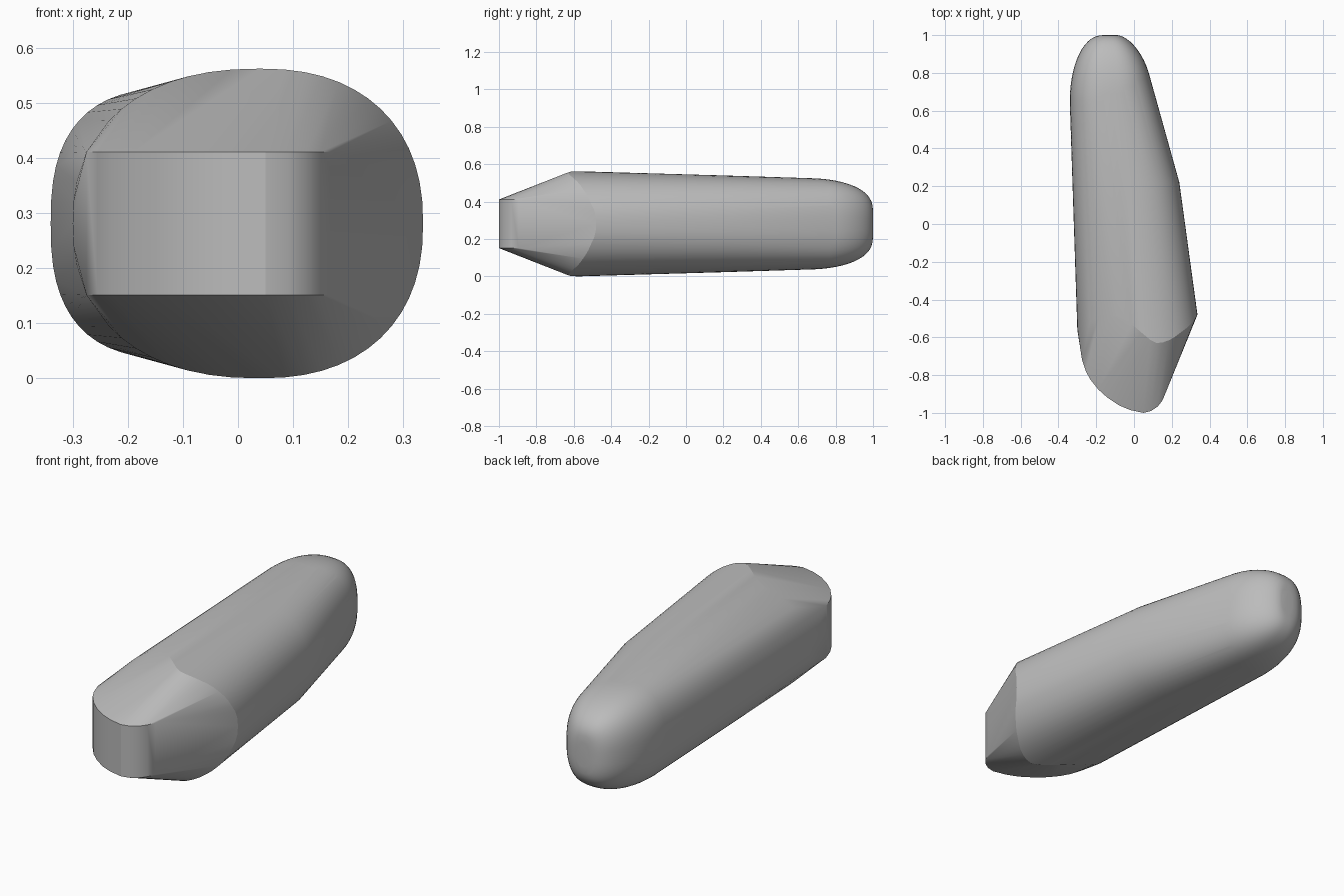
import bpy, bmesh, math

cube = bpy.data.objects.get("Cube")
if cube:
    bpy.data.objects.remove(cube, do_unlink=True)

MID_Z = 0.281
SEGMENTS = 56


def lerp_table(table, x):
    """Piecewise linear lookup in a short list of (x, value) pairs."""
    for (x0, v0), (x1, v1) in zip(table, table[1:]):
        if x <= x1:
            return v0 + (v1 - v0) * max(0, x - x0) / (x1 - x0)
    return table[-1][1]


def ring(left, right, half_z, depth, power, centre=None):
    """Superellipse section; depth is a function of x."""
    mid = (left + right) / 2 if centre is None else centre
    points = []
    for i in range(SEGMENTS):
        a = math.tau * i / SEGMENTS
        c, s = math.cos(a), math.sin(a)
        reach = right - mid if c > 0 else mid - left
        x = mid + math.copysign(abs(c) ** (2 / power), c) * reach
        z = MID_Z + math.copysign(abs(s) ** (2 / power), s) * half_z
        points.append((x, depth(x), z))
    return points


# Wavy shoulder where the body meets the wedge
shoulder = [(-0.30, -0.56), (-0.2, -0.5), (-0.1, -0.48), (-0.05, -0.5),
            (0.0, -0.54), (0.08, -0.61), (0.13, -0.635), (0.2, -0.61),
            (0.28, -0.55), (0.32, -0.51), (0.336, -0.48)]
points = ring(-0.30, 0.336, 0.281, lambda x: lerp_table(shoulder, x), 2.3, 0.04)

# Bend in the middle of the body
points += ring(-0.325, 0.24, 0.258, lambda x: 0.22, 2.4)

# Rounded rear end
STEPS = 14
for k in range(STEPS + 1):
    a = math.pi / 2 * k / STEPS
    c = max(0, math.cos(a))
    y = 0.65 + 0.35 * math.sin(a)
    points += ring(-0.16 - 0.18 * c ** 0.9, -0.09 + 0.19 * c ** 1.2,
                   0.06 + 0.184 * c ** 0.75, lambda x: y, 2.6)

# Upright nose band in front of the wedge
nose = [(-0.275, -0.72), (-0.255, -0.78), (-0.23, -0.825), (-0.19, -0.875),
        (-0.14, -0.92), (-0.08, -0.96), (-0.02, -0.985), (0.05, -1.0),
        (0.09, -0.99), (0.125, -0.967), (0.15, -0.935), (0.167, -0.895)]
points += [(x, y, MID_Z + h) for x, y in nose for h in (-0.13, 0.13)]

# Skin the sections into one convex solid
bm = bmesh.new()
for p in points:
    bm.verts.new(p)
bmesh.ops.remove_doubles(bm, verts=bm.verts[:], dist=0.0005)
hull = bmesh.ops.convex_hull(bm, input=bm.verts[:])
unused = {v for v in hull["geom_interior"] + hull["geom_unused"]
          if isinstance(v, bmesh.types.BMVert) and not v.link_faces}
bmesh.ops.delete(bm, geom=list(unused), context="VERTS")
bmesh.ops.recalc_face_normals(bm, faces=bm.faces[:])
mesh = bpy.data.meshes.new("wedge_nosed_body")
bm.to_mesh(mesh)
bm.free()
body = bpy.data.objects.new("wedge_nosed_body", mesh)
bpy.context.collection.objects.link(body)

# Plain grey finish
grey = bpy.data.materials.new("plain_grey")
grey.use_nodes = True
colour = (0.5, 0.5, 0.5, 1)
grey.diffuse_color = colour
grey.node_tree.nodes["Principled BSDF"].inputs["Base Color"].default_value = colour
mesh.materials.append(grey)

bpy.ops.object.select_all(action="DESELECT")
body.select_set(True)
bpy.context.view_layer.objects.active = body
bpy.ops.object.shade_smooth_by_angle(angle=math.radians(20))
